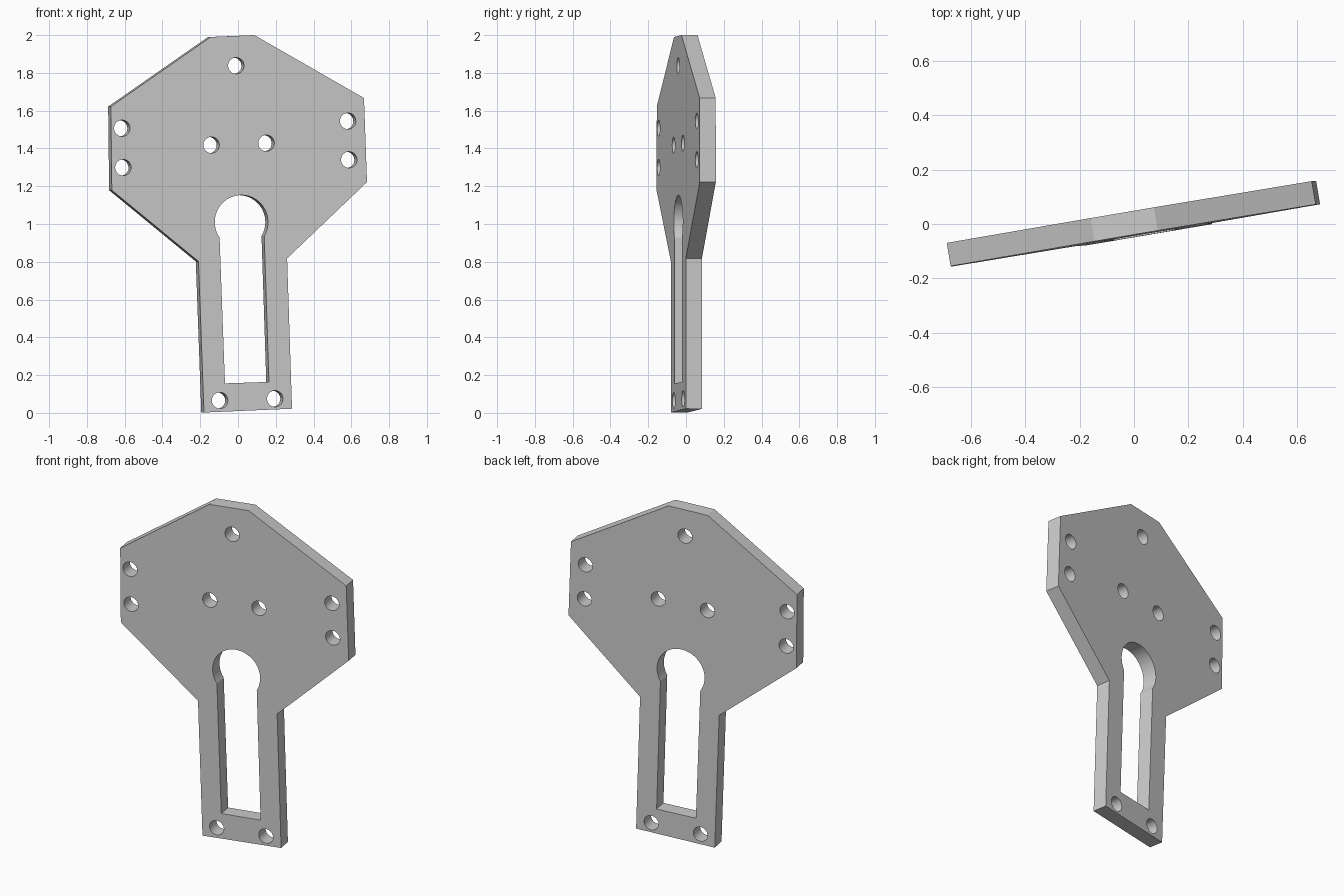
import bpy, bmesh, math
from mathutils import Matrix, Vector

if "Cube" in bpy.data.objects:
    bpy.data.objects.remove(bpy.data.objects["Cube"])

SLOPE, LEAN, THICK = 0.169, 0.005, 0.0865   # yaw, slight lean, plate thickness
SQUASH = math.cos(math.atan(SLOPE))         # circle width as seen from the front


def arc(cx, cz, r, a0=0.0, a1=2 * math.pi, n=32, closed=True):
    steps = n if closed else n + 1
    return [(cx + r * SQUASH * math.cos(a0 + (a1 - a0) * i / n),
             cz + r * math.sin(a0 + (a1 - a0) * i / n)) for i in range(steps)]


# Outer outline of the front face
outline = [(-0.18, 0.002), (0.286, 0.022), (0.26, 0.818), (0.683, 1.222),
           (0.667, 1.667), (0.087, 2.0), (-0.145, 1.99), (-0.673, 1.622),
           (-0.668, 1.179), (-0.209, 0.802)]

# Keyhole slot: straight channel ending in a round opening
keyhole = [(-0.069, 0.156), (0.164, 0.164)] + arc(
    0.018, 1.01, 0.143, math.radians(-31), math.radians(215), 40, False)

# Bolt holes
holes = [(-0.01, 1.838), (-0.614, 1.507), (-0.608, 1.299), (0.582, 1.545),
         (0.588, 1.34), (-0.141, 1.418), (0.15, 1.428), (-0.096, 0.066),
         (0.196, 0.075)]

# Filled curve with inner loops becomes the plate
curve = bpy.data.curves.new("plate_profile", 'CURVE')
curve.dimensions = '2D'
curve.fill_mode = 'BOTH'
curve.extrude = THICK / 2
for loop in [outline, keyhole] + [arc(x, z, 0.043) for x, z in holes]:
    spline = curve.splines.new('POLY')
    spline.points.add(len(loop) - 1)
    for p, (x, z) in zip(spline.points, loop):
        p.co = (x, z, 0, 1)
    spline.use_cyclic_u = True

plate = bpy.data.objects.new("mounting_plate", curve)
bpy.context.collection.objects.link(plate)
bpy.context.view_layer.objects.active = plate
plate.select_set(True)
bpy.ops.object.convert(target='MESH')
plate = bpy.context.object
plate.name = "mounting_plate"

# Stand the plate up, turned and leaning slightly
n = Vector((SLOPE, -1, LEAN)).normalized()
o = Vector((0, -0.049, 0)) - n * THICK / 2
frame = Matrix(((1, 0, n.x, o.x), (SLOPE, LEAN, n.y, o.y),
                (0, 1, n.z, o.z), (0, 0, 0, 1)))
bm = bmesh.new()
bm.from_mesh(plate.data)
bmesh.ops.transform(bm, matrix=frame, verts=bm.verts)
bmesh.ops.remove_doubles(bm, verts=bm.verts, dist=0.0001)
bmesh.ops.recalc_face_normals(bm, faces=bm.faces)
bm.to_mesh(plate.data)
bm.free()
bpy.ops.object.shade_smooth_by_angle(angle=math.radians(25))
